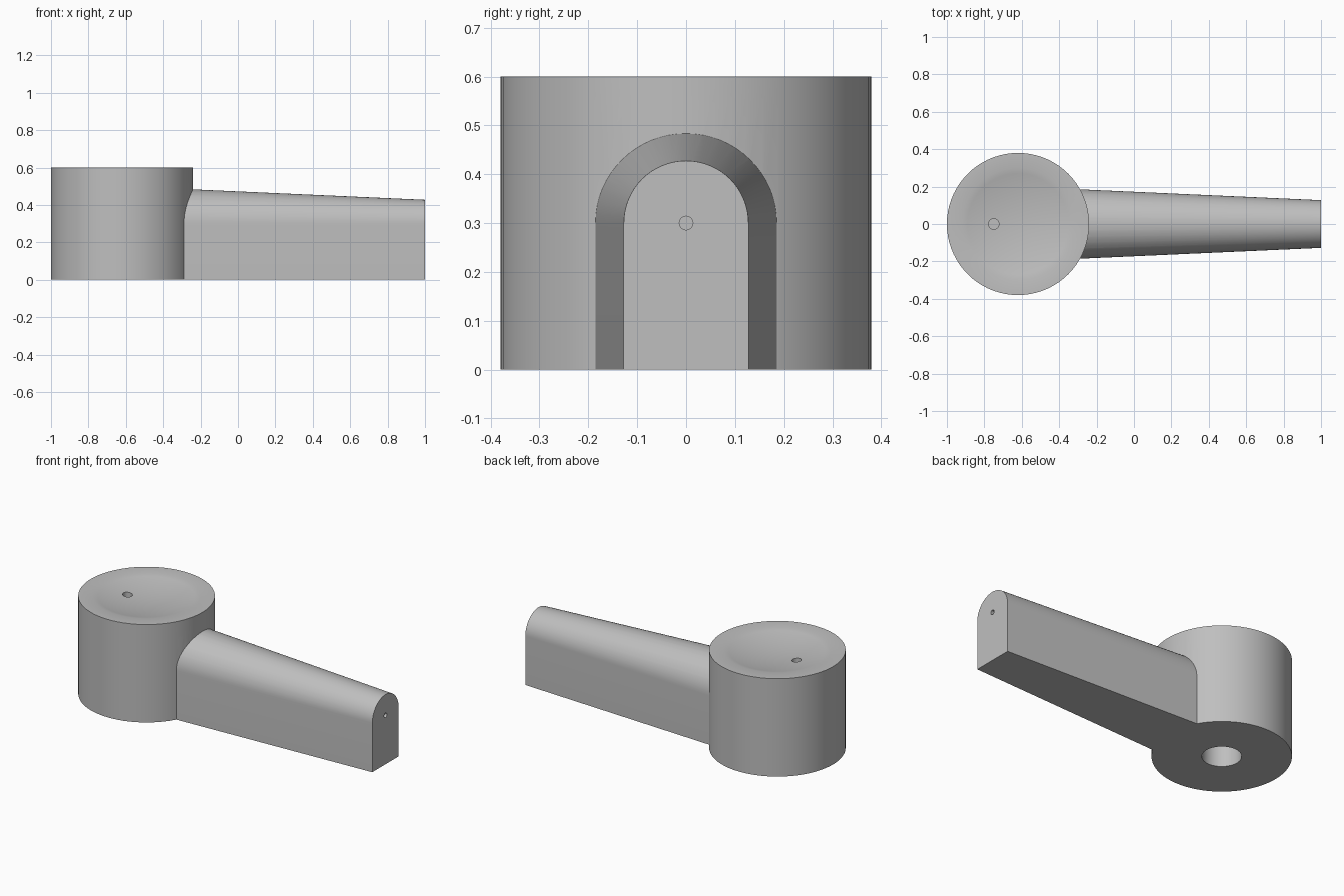
import bpy
import bmesh
import math
from mathutils import Vector

cube = bpy.data.objects.get("Cube")
if cube:
    bpy.data.objects.remove(cube, do_unlink=True)

BOWL_X, BOWL_R, HEIGHT = -0.62, 0.38, 0.6
DISH_R, DISH_DEPTH = 0.3, 0.035
BORE_R, BORE_DEPTH = 0.108, 0.15
AXIS_Z = 0.3

grey = bpy.data.materials.new("plain grey")
grey.use_nodes = True
grey.diffuse_color = (0.52, 0.52, 0.52, 1)
grey.node_tree.nodes["Principled BSDF"].inputs["Base Color"].default_value = grey.diffuse_color


def add_object(name, bm):
    bmesh.ops.remove_doubles(bm, verts=bm.verts, dist=1e-5)
    bmesh.ops.recalc_face_normals(bm, faces=bm.faces)
    mesh = bpy.data.meshes.new(name)
    bm.to_mesh(mesh)
    bm.free()
    mesh.materials.append(grey)
    obj = bpy.data.objects.new(name, mesh)
    bpy.context.collection.objects.link(obj)
    return obj


def lathe(name, profile, steps=72):
    """Spin a radius/height profile about the bowl axis."""
    bm = bmesh.new()
    verts = [bm.verts.new((BOWL_X + r, 0, z)) for r, z in profile]
    edges = [bm.edges.new(pair) for pair in zip(verts, verts[1:])]
    bmesh.ops.spin(bm, geom=verts + edges, cent=(BOWL_X, 0, 0), axis=(0, 0, 1),
                   angle=math.tau, steps=steps, use_duplicate=False)
    return add_object(name, bm)


def combine(target, other, operation):
    """Boolean another object into the target, then discard it."""
    mod = target.modifiers.new(operation.lower(), 'BOOLEAN')
    mod.operation, mod.solver, mod.object = operation, 'EXACT', other
    bpy.context.view_layer.objects.active = target
    bpy.ops.object.modifier_apply(modifier=mod.name)
    bpy.data.objects.remove(other, do_unlink=True)


def drill(target, centre, radius, depth, axis):
    """Cut a blind round hole centred on a surface point."""
    bm = bmesh.new()
    bmesh.ops.create_cone(bm, cap_ends=True, segments=24, radius1=radius,
                          radius2=radius, depth=2 * depth)
    turn = Vector((0, 0, 1)).rotation_difference(Vector(axis)).to_matrix()
    bmesh.ops.rotate(bm, verts=bm.verts, matrix=turn)
    bmesh.ops.translate(bm, verts=bm.verts, vec=centre)
    cutter = add_object("hole_cutter", bm)
    cutter.hide_render = True
    combine(target, cutter, 'DIFFERENCE')


# Round bowl with a shallow dished top and a blind bore underneath
dish = [(DISH_R * (1 - i / 10), HEIGHT - DISH_DEPTH * (1 - (1 - i / 10) ** 2))
        for i in range(11)]
bowl = lathe("bowl_and_handle", [(0, BORE_DEPTH), (BORE_R, BORE_DEPTH), (BORE_R, 0),
                                 (BOWL_R, 0), (BOWL_R, HEIGHT)] + dish)

# Tapered handle with an arched top
bm = bmesh.new()
rings = []
for x, half in ((-0.48, 0.194), (1.0, 0.1275)):
    arch = [(half * math.cos(math.pi * i / 32), AXIS_Z + half * math.sin(math.pi * i / 32))
            for i in range(33)]
    outline = [(half, 0)] + arch + [(-half, 0)]
    rings.append([bm.verts.new((x, y, z)) for y, z in outline])
count = len(rings[0])
for i in range(count):
    j = (i + 1) % count
    bm.faces.new((rings[0][i], rings[0][j], rings[1][j], rings[1][i]))
for ring in rings:
    bm.faces.new(ring)
combine(bowl, add_object("handle", bm), 'UNION')

# Small holes in the dish and the handle tip
drill(bowl, (-0.75, 0, HEIGHT - DISH_DEPTH), 0.028, 0.1, (0, 0, 1))
drill(bowl, (1, 0, AXIS_Z), 0.014, 0.1, (1, 0, 0))

# Smooth the round walls, keeping edges crisp
bpy.ops.object.select_all(action='DESELECT')
bowl.select_set(True)
bpy.context.view_layer.objects.active = bowl
bpy.ops.object.shade_smooth_by_angle(angle=math.radians(30))
